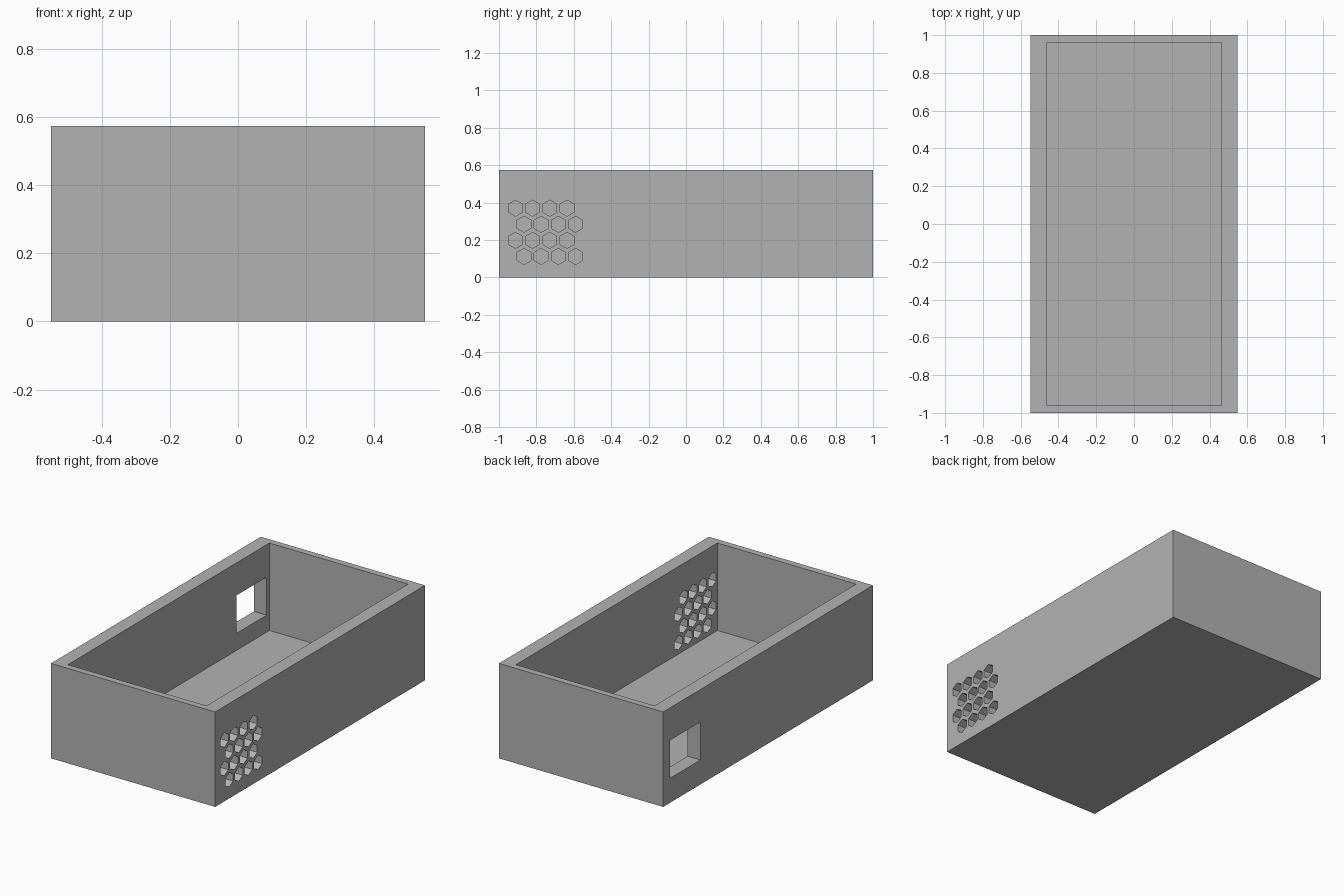
import bpy
import bmesh
from math import cos, sin, pi

old = bpy.data.objects.get("Cube")
if old:
    bpy.data.objects.remove(old, do_unlink=True)

# One plain grey
grey = bpy.data.materials.new("plain grey")
grey.use_nodes = True
grey.diffuse_color = (0.45, 0.45, 0.45, 1)
grey.node_tree.nodes["Principled BSDF"].inputs["Base Color"].default_value = grey.diffuse_color

HALF_X, HALF_Y, HEIGHT = 0.548, 1.0, 0.573
WALL_X, WALL_Y, FLOOR = 0.085, 0.055, 0.045


def make_object(name, bm):
    bmesh.ops.recalc_face_normals(bm, faces=bm.faces)
    mesh = bpy.data.meshes.new(name)
    bm.to_mesh(mesh)
    bm.free()
    mesh.materials.append(grey)
    obj = bpy.data.objects.new(name, mesh)
    bpy.context.collection.objects.link(obj)
    return obj


def add_prism(bm, outline, x0, x1):
    """Extrude a closed (y, z) outline along x."""
    face = bm.faces.new([bm.verts.new((x0, y, z)) for y, z in outline])
    extruded = bmesh.ops.extrude_face_region(bm, geom=[face])["geom"]
    moved = [v for v in extruded if isinstance(v, bmesh.types.BMVert)]
    bmesh.ops.translate(bm, vec=(x1 - x0, 0, 0), verts=moved)


def rectangle(y0, y1, z0, z1):
    return [(y0, z0), (y1, z0), (y1, z1), (y0, z1)]


def hexagon(y, z, radius):
    return [(y + radius * sin(k * pi / 3), z + radius * cos(k * pi / 3)) for k in range(6)]


def cut(target, name, bm):
    cutter = make_object(name, bm)
    cutter.hide_render = True
    cutter.hide_set(True)
    cutter.display_type = 'WIRE'
    mod = target.modifiers.new(name, 'BOOLEAN')
    mod.operation = 'DIFFERENCE'
    mod.solver = 'EXACT'
    mod.object = cutter
    bpy.context.view_layer.objects.active = target
    bpy.ops.object.modifier_apply(modifier=mod.name)
    bpy.data.objects.remove(cutter, do_unlink=True)


# Open box: solid block with its top inset and pushed down to the floor
bm = bmesh.new()
add_prism(bm, rectangle(-HALF_Y, HALF_Y, 0, HEIGHT), -HALF_X, HALF_X)
bmesh.ops.recalc_face_normals(bm, faces=bm.faces)
top = max(bm.faces, key=lambda f: f.calc_center_median().z)
bmesh.ops.inset_individual(bm, faces=[top], thickness=WALL_Y)
for v in top.verts:
    v.co.x = (HALF_X - WALL_X) * (1 if v.co.x > 0 else -1)
inner = bmesh.ops.extrude_face_region(bm, geom=[top])["geom"]
for v in (g for g in inner if isinstance(g, bmesh.types.BMVert)):
    v.co.z = FLOOR
if top.is_valid:
    bmesh.ops.delete(bm, geom=[top], context='FACES_ONLY')
box = make_object("open_box", bm)

# Rectangular port through the -x wall
bm = bmesh.new()
add_prism(bm, rectangle(0.645, 0.934, 0.148, 0.377), -HALF_X - 0.05, -HALF_X + WALL_X + 0.02)
cut(box, "port_cutter", bm)

# Honeycomb vent through the +x wall: four staggered rows of four
bm = bmesh.new()
for row in range(4):
    for col in range(4):
        y = -0.912 + 0.0918 * (col + 0.5 * (row % 2))
        z = 0.37 - 0.086 * row
        add_prism(bm, hexagon(y, z, 0.043), HALF_X - WALL_X - 0.003, HALF_X + 0.05)
cut(box, "vent_cutter", bm)
